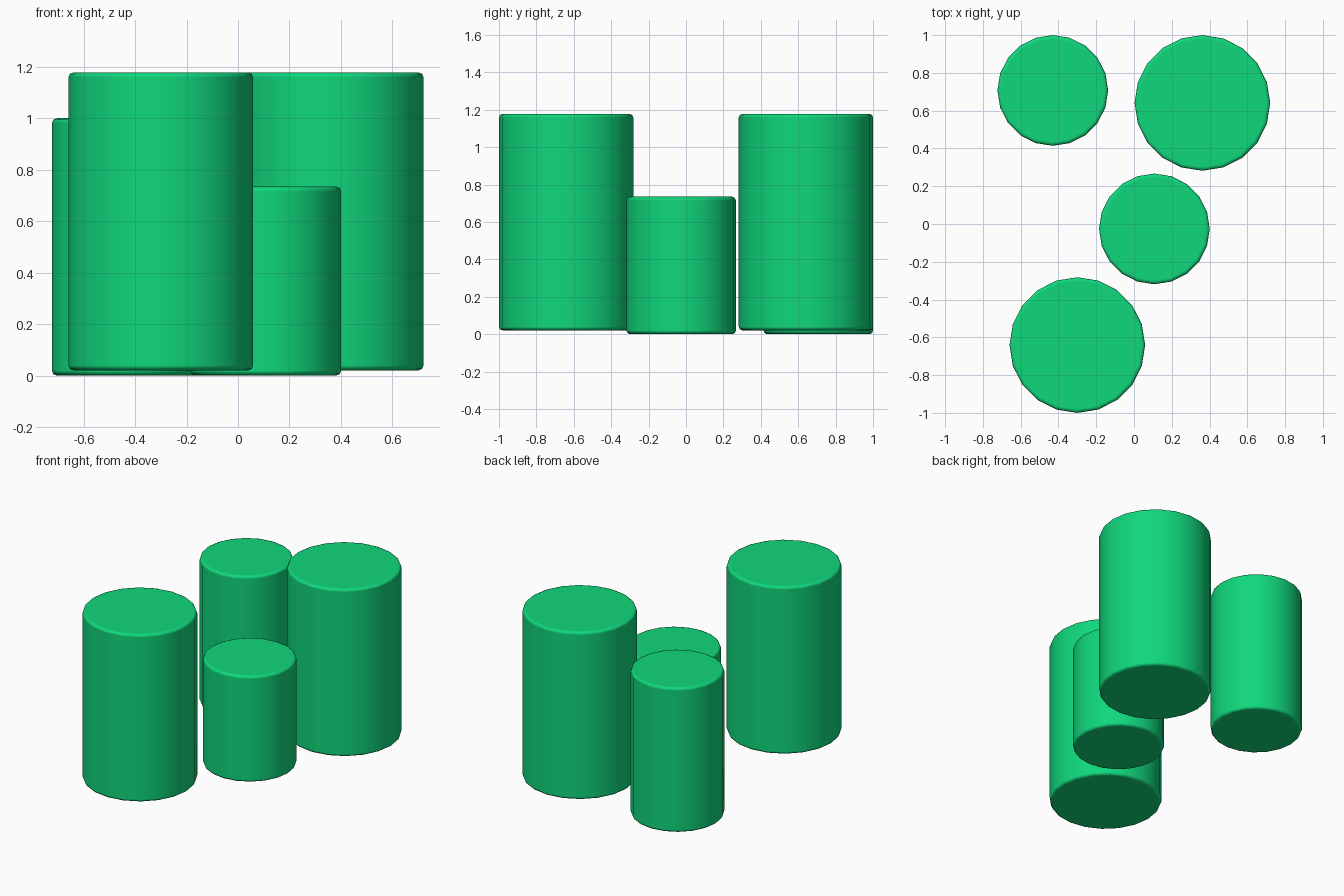
import bpy

if "Cube" in bpy.data.objects:
    bpy.data.objects.remove(bpy.data.objects["Cube"])

green = bpy.data.materials.new("green")
green.diffuse_color = (0.005, 0.68, 0.2, 1)
green.use_nodes = True
green.node_tree.nodes["Principled BSDF"].inputs["Base Color"].default_value = green.diffuse_color


def post(name, x, y, radius, z0, z1):
    """Twenty-sided smooth cylinder with softly rounded rims."""
    bpy.ops.mesh.primitive_cylinder_add(
        vertices=20, radius=radius, depth=z1 - z0, location=(x, y, (z0 + z1) / 2))
    ob = bpy.context.object
    ob.name = name
    ob.data.materials.append(green)
    bpy.ops.object.shade_smooth()
    rim = ob.modifiers.new("rim", 'BEVEL')
    rim.width = 0.02
    rim.segments = 2
    rim.limit_method = 'ANGLE'      # only the cap rims, not the side edges
    rim.angle_limit = 0.8
    rim.harden_normals = True


# Two wide tall posts, slightly raised
post("wide_post_front", -0.30, -0.641, 0.359, 0.02, 1.178)
post("wide_post_back", 0.362, 0.641, 0.359, 0.02, 1.178)
# Two narrow posts standing on the ground
post("narrow_post_tall", -0.43, 0.707, 0.293, 0.0, 1.0)
post("narrow_post_short", 0.108, -0.026, 0.293, 0.0, 0.735)
